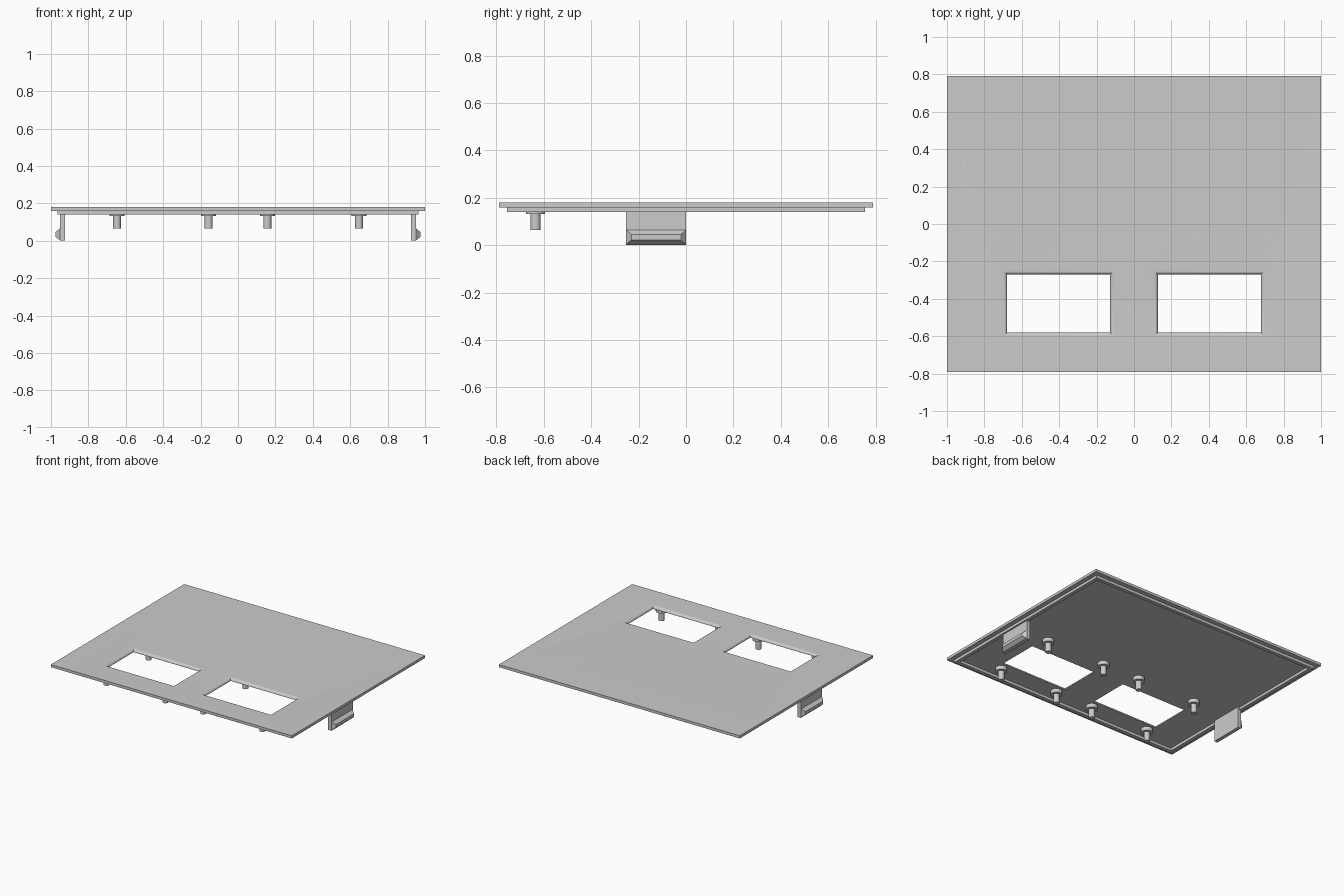
import bpy, bmesh, math

if "Cube" in bpy.data.objects:
    bpy.data.objects.remove(bpy.data.objects["Cube"])

GREY = bpy.data.materials.new("light_grey")
GREY.diffuse_color = (0.6, 0.6, 0.6, 1)
GREY.use_nodes = True
GREY.node_tree.nodes["Principled BSDF"].inputs["Base Color"].default_value = GREY.diffuse_color


def loft(name, loops, closed=False):
    """Skin a stack of equal-length point loops; cap the ends or close the stack on itself."""
    bm = bmesh.new()
    rows = [[bm.verts.new(p) for p in loop] for loop in loops]
    n = len(rows[0])
    pairs = list(zip(rows, rows[1:]))
    if closed:
        pairs.append((rows[-1], rows[0]))
    else:
        bm.faces.new(rows[0])
        bm.faces.new(rows[-1])
    for a, b in pairs:
        for i in range(n):
            j = (i + 1) % n
            bm.faces.new((a[i], a[j], b[j], b[i]))
    bmesh.ops.recalc_face_normals(bm, faces=bm.faces)
    mesh = bpy.data.meshes.new(name)
    bm.to_mesh(mesh)
    bm.free()
    ob = bpy.data.objects.new(name, mesh)
    bpy.context.collection.objects.link(ob)
    mesh.materials.append(GREY)
    return ob


def rect(cx, cy, hx, hy, z):
    return [(cx + sx * hx, cy + sy * hy, z)
            for sx, sy in ((-1, -1), (1, -1), (1, 1), (-1, 1))]


def circle(cx, cy, r, z, n=32):
    return [(cx + r * math.cos(2 * math.pi * i / n),
             cy + r * math.sin(2 * math.pi * i / n), z) for i in range(n)]


def smooth(ob):
    bpy.ops.object.select_all(action='DESELECT')
    ob.select_set(True)
    bpy.context.view_layer.objects.active = ob
    bpy.ops.object.shade_smooth_by_angle(angle=math.radians(30))


TOP, UNDER, LIP = 0.18, 0.16, 0.14

# Cover plate with two windows, their top edges rounded
plate = loft("cover_plate", [rect(0, 0, 1, 0.79, UNDER), rect(0, 0, 1, 0.79, TOP)])
bpy.context.view_layer.objects.active = plate
R = TOP - UNDER
for cx in (-0.403, 0.403):
    loops = [rect(cx, -0.425, 0.275, 0.155, 0.1)]
    for k in range(9):
        t = math.pi / 2 * k / 8
        d = R * (1 - math.cos(t))
        loops.append(rect(cx, -0.425, 0.275 + d, 0.155 + d, UNDER + R * math.sin(t)))
    loops.append(rect(cx, -0.425, 0.275 + R, 0.155 + R, 0.25))
    cutter = loft("window_cutter", loops)
    cutter.hide_render = True
    mod = plate.modifiers.new("window", 'BOOLEAN')
    mod.operation = 'DIFFERENCE'
    mod.solver = 'EXACT'
    mod.object = cutter
    bpy.ops.object.modifier_apply(modifier=mod.name)
    bpy.data.objects.remove(cutter)
smooth(plate)

# Locating lip under the plate
loft("lip", [rect(0, 0, 0.965, 0.755, UNDER), rect(0, 0, 0.965, 0.755, LIP),
             rect(0, 0, 0.938, 0.728, LIP), rect(0, 0, 0.938, 0.728, UNDER)], closed=True)

# Stepped mounting pegs, four around each window
for x in (-0.647, -0.157, 0.157, 0.647):
    for y in (-0.635, -0.137):
        smooth(loft("mounting_peg", [
            circle(x, y, 0.04, UNDER), circle(x, y, 0.04, 0.131),
            circle(x, y, 0.021, 0.131), circle(x, y, 0.021, 0.065)]))

# Snap clips on both sides: a leg with a tapered catch
Y0, Y1 = -0.253, 0.0


def side_rect(x, inset, z0, z1):
    return [(x, Y0 + inset, z0), (x, Y1 - inset, z0),
            (x, Y1 - inset, z1), (x, Y0 + inset, z1)]


for s in (-1, 1):
    loft("clip_leg", [side_rect(s * 0.926, 0, 0, UNDER), side_rect(s * 0.953, 0, 0, UNDER)])
    loft("clip_catch", [side_rect(s * 0.953, 0, 0.003, 0.065),
                        side_rect(s * 0.977, 0.022, 0.022, 0.045)])
